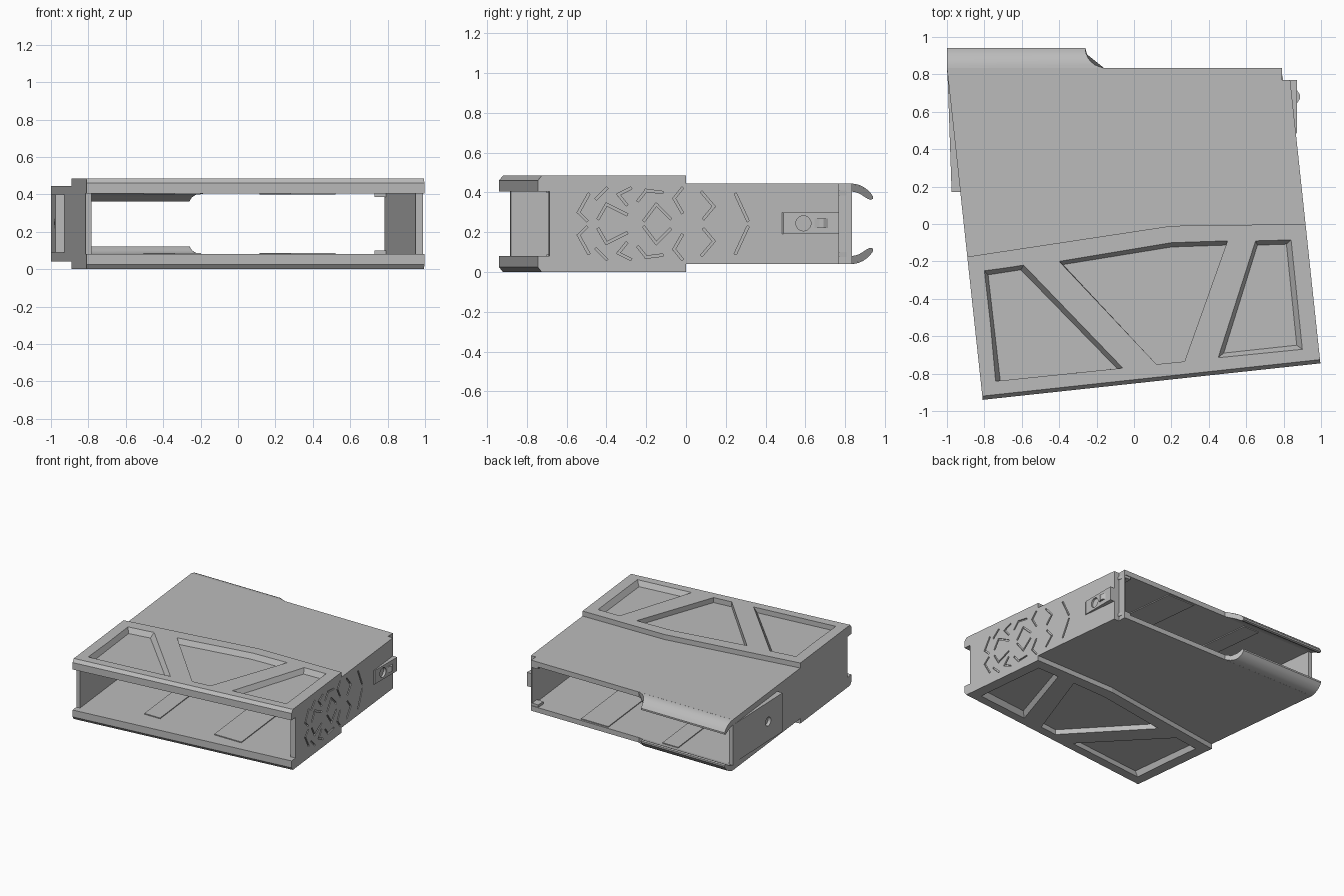
import bpy, bmesh, math

if "Cube" in bpy.data.objects:
    bpy.data.objects.remove(bpy.data.objects["Cube"])

MID = 0.2425          # height of the mirror plane between the two plates
grey = bpy.data.materials.new("grey")
grey.diffuse_color = (0.5, 0.5, 0.5, 1)
grey.use_nodes = True
grey.node_tree.nodes["Principled BSDF"].inputs["Base Color"].default_value = grey.diffuse_color


def left(y):          # slanted outer left side
    return -0.81 - 0.1077 * (y + 0.93)


def right(y):         # slanted outer right side
    return 0.995 - 0.1067 * (y + 0.73)


def front(x):         # slanted front edge
    return -0.94 + 0.108 * (x + 0.81)


def flip(z, up):
    return z if up else 2 * MID - z


def finish(bm, name):
    bmesh.ops.recalc_face_normals(bm, faces=bm.faces)
    me = bpy.data.meshes.new(name)
    bm.to_mesh(me)
    bm.free()
    me.materials.append(grey)
    ob = bpy.data.objects.new(name, me)
    bpy.context.collection.objects.link(ob)
    return ob


def add_loft(bm, rings):
    """Closed solid through rings of equal point count."""
    vs = [[bm.verts.new(p) for p in r] for r in rings]
    n = len(vs[0])
    for a, b in zip(vs, vs[1:]):
        for i in range(n):
            bm.faces.new((a[i], a[(i + 1) % n], b[(i + 1) % n], b[i]))
    bm.faces.new(vs[0])
    bm.faces.new(vs[-1][::-1])


def prism(name, *layers):
    """Layers are (z, plan outline)."""
    bm = bmesh.new()
    add_loft(bm, [[(x, y, z) for x, y in pts] for z, pts in layers])
    return finish(bm, name)


def boolean(target, cutter, op="DIFFERENCE"):
    m = target.modifiers.new(op.title(), "BOOLEAN")
    m.operation, m.object, m.solver, m.use_self = op, cutter, "EXACT", True
    bpy.context.view_layer.objects.active = target
    bpy.ops.object.modifier_apply(modifier=m.name)
    bpy.data.objects.remove(cutter)


# Thick front sleeve with chamfered front rims
def front_outline(inset):
    yl, yr = front(-0.81) + inset, front(0.995) + inset
    return [(left(yl), yl), (right(yr), yr), (right(0), 0), (0.2, -0.01),
            (left(-0.175), -0.175)]


sleeve = prism("sleeve", (0, front_outline(0.02)), (0.025, front_outline(0)),
               (0.46, front_outline(0)), (0.485, front_outline(0.02)))

# Thinner rear sleeve
rear = prism("rear_sleeve", *[(z, [(left(-0.4), -0.4), (right(-0.4), -0.4),
             (right(0.77), 0.77), (0.79, 0.77), (0.79, 0.835), (left(0.835), 0.835)])
             for z in (0.04, 0.445)])
boolean(sleeve, rear, "UNION")

# Through opening, with the side walls set back from the front rim
cavity = [(-1.2, front(-1.2) - 0.2), (1.2, front(1.2) - 0.2), (1.2, front(1.2) + 0.055),
          (right(-0.68) - 0.04, -0.69), (0.775, 0.9), (left(0.9) + 0.032, 0.9),
          (left(-0.88) + 0.032, -0.88), (-1.2, front(-1.2) + 0.055)]
boolean(sleeve, prism("cavity_cutter", (0.08, cavity), (0.405, cavity)))

# Sloped pockets in both plates: (rim outline, floor outline)
pockets = [
    ([(-0.8, -0.25), (-0.59, -0.22), (-0.06, -0.77), (-0.74, -0.84)],
     [(-0.78, -0.272), (-0.605, -0.245), (-0.09, -0.773), (-0.715, -0.838)]),
    ([(-0.4, -0.2), (0.2, -0.1), (0.5, -0.09), (0.27, -0.735), (0.12, -0.75)],
     [(-0.38, -0.217), (0.2, -0.123), (0.492, -0.113), (0.27, -0.735), (0.12, -0.75)]),
    ([(0.65, -0.09), (0.84, -0.085), (0.9, -0.67), (0.45, -0.715)],
     [(0.66, -0.113), (0.815, -0.108), (0.87, -0.648), (0.48, -0.69)]),
]
for up in (True, False):
    for rim, floor in pockets:
        out = [(2 * a[0] - b[0], 2 * a[1] - b[1]) for a, b in zip(rim, floor)]
        boolean(sleeve, prism("pocket_cutter", (flip(0.445, up), floor),
                              (flip(0.525, up), out)))

# Shallow angular grooves on the right wall, mirrored about mid height
lines = [
    [(0.25, 0.39), (0.31, 0.26)],
    [(0.08, 0.40), (0.14, 0.33), (0.09, 0.27)],
    [(-0.02, 0.42), (-0.06, 0.37), (-0.02, 0.30)],
    [(-0.08, 0.27), (-0.15, 0.34), (-0.21, 0.26)],
    [(-0.12, 0.40), (-0.20, 0.41), (-0.24, 0.36)],
    [(-0.28, 0.42), (-0.34, 0.39), (-0.30, 0.34)],
    [(-0.30, 0.29), (-0.40, 0.34), (-0.44, 0.27)],
    [(-0.40, 0.42), (-0.45, 0.37)],
    [(-0.49, 0.39), (-0.54, 0.30), (-0.50, 0.26)],
]
bm = bmesh.new()
for up in (True, False):
    for line in lines:
        for (y0, z0), (y1, z1) in zip(line, line[1:]):
            z0, z1 = flip(z0, up), flip(z1, up)
            k = 0.006 / math.hypot(y1 - y0, z1 - z0)
            dy, dz = (y1 - y0) * k, (z1 - z0) * k
            quad = [(y0 - dy - dz, z0 - dz + dy), (y1 + dy - dz, z1 + dz + dy),
                    (y1 + dy + dz, z1 + dz - dy), (y0 - dy + dz, z0 - dz - dy)]
            add_loft(bm, [[(right(y) + d, y, z) for y, z in quad] for d in (-0.01, 0.02)])
boolean(sleeve, finish(bm, "groove_cutter"))


# Round holes in the side tabs
def hole(target, x, y, r):
    bm = bmesh.new()
    add_loft(bm, [[(x + d, y + r * math.cos(a * math.tau / 24),
                    0.245 + r * math.sin(a * math.tau / 24)) for a in range(24)]
                  for d in (-0.03, 0.03)])
    boolean(target, finish(bm, "hole_cutter"))


# Left wedge panel at the rear
wedge = [(left(0.17) + 0.01, 0.17), (left(0.82) + 0.01, 0.82), (-0.999, 0.82),
         (-0.995, 0.75), (-0.975, 0.17)]
panel = prism("left_panel", (0.09, wedge), (0.40, wedge))
hole(panel, -0.985, 0.36, 0.035)

# Right latch tab and its small catch
tab_plan = [(right(0.47) - 0.01, 0.47), (0.872, 0.49), (0.872, 0.77), (right(0.77) - 0.01, 0.77)]
tab = prism("right_latch_tab", (0.19, tab_plan), (0.30, tab_plan))
hole(tab, 0.875, 0.59, 0.038)
catch = [(0.868, 0.64), (0.888, 0.67), (0.888, 0.69), (0.868, 0.72)]
prism("latch_catch", (0.222, catch), (0.268, catch))

# Curved rear lips, each with a concave right end
lip = [(0.83, 0.445, 0.405), (0.85, 0.443, 0.402), (0.87, 0.438, 0.395),
       (0.89, 0.429, 0.383), (0.91, 0.415, 0.37), (0.925, 0.401, 0.363), (0.94, 0.38, 0.367)]


def lip_end(y):
    return -0.155 - math.sqrt(max(0, 0.105 ** 2 - (0.94 - y) ** 2))


for up, side in ((True, "upper"), (False, "lower")):
    section = [(y, flip(o, up)) for y, o, i in lip] + [(y, flip(i, up)) for y, o, i in lip[::-1]]
    bm = bmesh.new()
    add_loft(bm, [[(-1.0, y, z) for y, z in section],
                  [(lip_end(y), y, z) for y, z in section]])
    ob = finish(bm, side + "_rear_lip")
    bpy.context.view_layer.objects.active = ob
    ob.select_set(True)
    bpy.ops.object.shade_smooth_by_angle(angle=math.radians(30))
    ob.select_set(False)
    # Thin guide strips running along the inside of the plate
    for x0, x1 in ((-0.34, -0.20), (0.28, 0.52)):
        strip = [(x0, -0.70), (x1, -0.70), (x1 - 0.165, 0.82), (x0 - 0.165, 0.82)]
        prism(side + "_guide_strip", (flip(0.398, up), strip), (flip(0.41, up), strip))
    # Corner block beside the right wall
    block = [(0.73, 0.76), (0.80, 0.76), (0.785, 0.83), (0.73, 0.83)]
    prism(side + "_corner_block", (flip(0.385, up), block), (flip(0.41, up), block))
